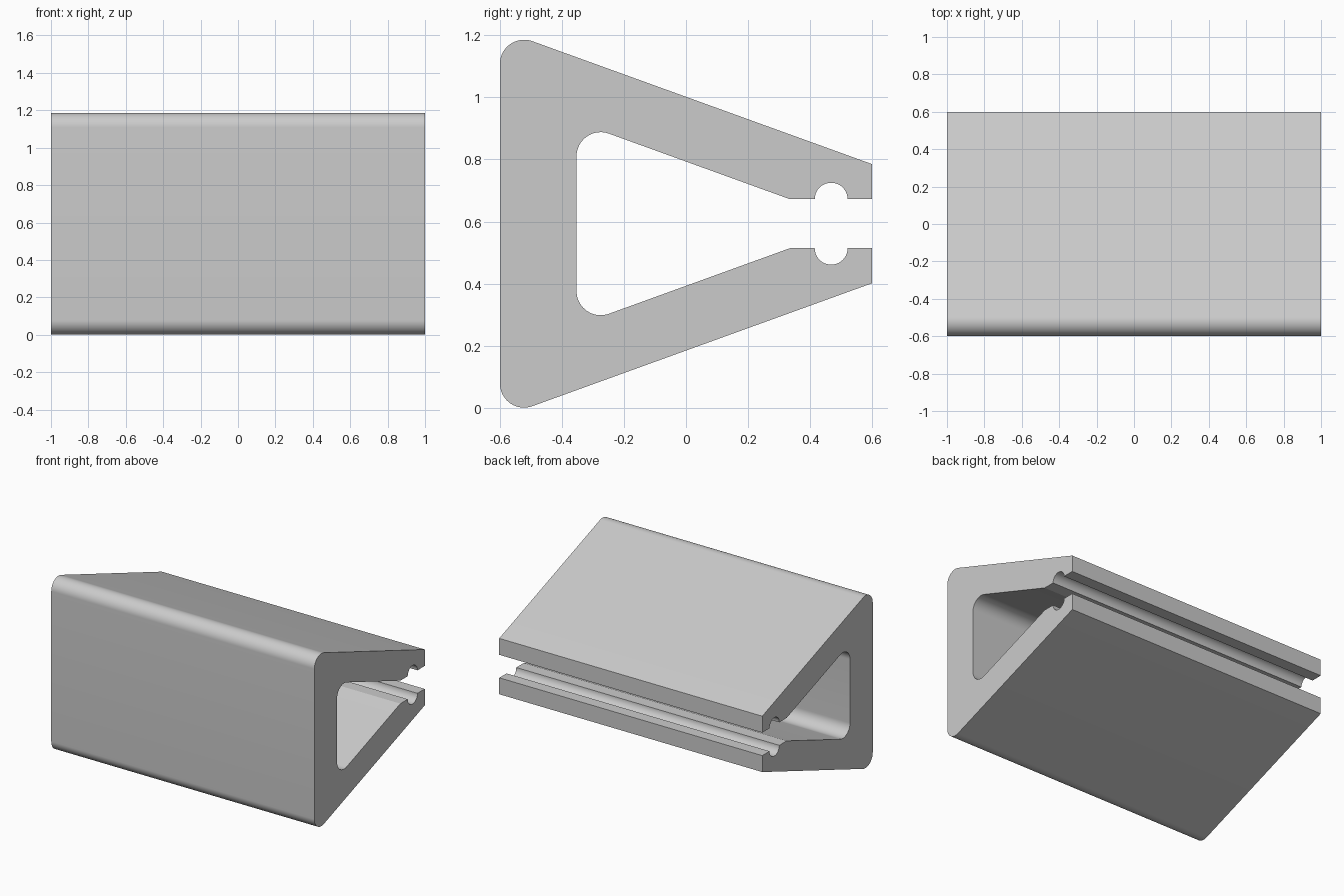
import bpy, bmesh
from math import cos, sin, radians

if "Cube" in bpy.data.objects:
    bpy.data.objects.remove(bpy.data.objects["Cube"], do_unlink=True)

MID = 0.593            # height of the symmetry plane
HALF_LENGTH = 1.0
CORNER = 0.078         # corner rounding radius
TAPER = 70.1           # direction square to the sloping arms, in degrees


def arc(y, h, r, start, end, steps=20):
    angles = [radians(start + (end - start) * i / steps) for i in range(steps + 1)]
    return [(y + r * cos(a), h + r * sin(a)) for a in angles]


def flipped(points):
    return [(y, -h) for y, h in reversed(points)]


# Upper half of the section, as (depth, height above the symmetry plane)
outer = [(0.6, 0.192)] + arc(-0.522, 0.515, CORNER, TAPER, 180)
inner = (arc(-0.275, 0.217, CORNER, 180, TAPER) + [(0.335, 0.079)]
         + arc(0.468, 0.079, 0.053, 180, 0) + [(0.6, 0.079)])
section = outer + flipped(outer) + flipped(inner) + inner

# Extrude the section along the length
bm = bmesh.new()
cap = bm.faces.new([bm.verts.new((-HALF_LENGTH, y, MID + h)) for y, h in section])
swept = bmesh.ops.extrude_face_region(bm, geom=[cap], use_keep_orig=True)
moved = [v for v in swept["geom"] if isinstance(v, bmesh.types.BMVert)]
bmesh.ops.translate(bm, verts=moved, vec=(2 * HALF_LENGTH, 0, 0))
bmesh.ops.recalc_face_normals(bm, faces=bm.faces)
mesh = bpy.data.meshes.new("clamp_profile")
bm.to_mesh(mesh)
bm.free()

# Plain grey finish
grey = bpy.data.materials.new("light_grey")
grey.use_nodes = True
colour = (0.6, 0.6, 0.6, 1)
grey.diffuse_color = colour
grey.node_tree.nodes["Principled BSDF"].inputs["Base Color"].default_value = colour
mesh.materials.append(grey)

clamp = bpy.data.objects.new("clamp_profile", mesh)
bpy.context.collection.objects.link(clamp)
bpy.ops.object.select_all(action="DESELECT")
clamp.select_set(True)
bpy.context.view_layer.objects.active = clamp
bpy.ops.object.shade_smooth_by_angle(angle=radians(15))
